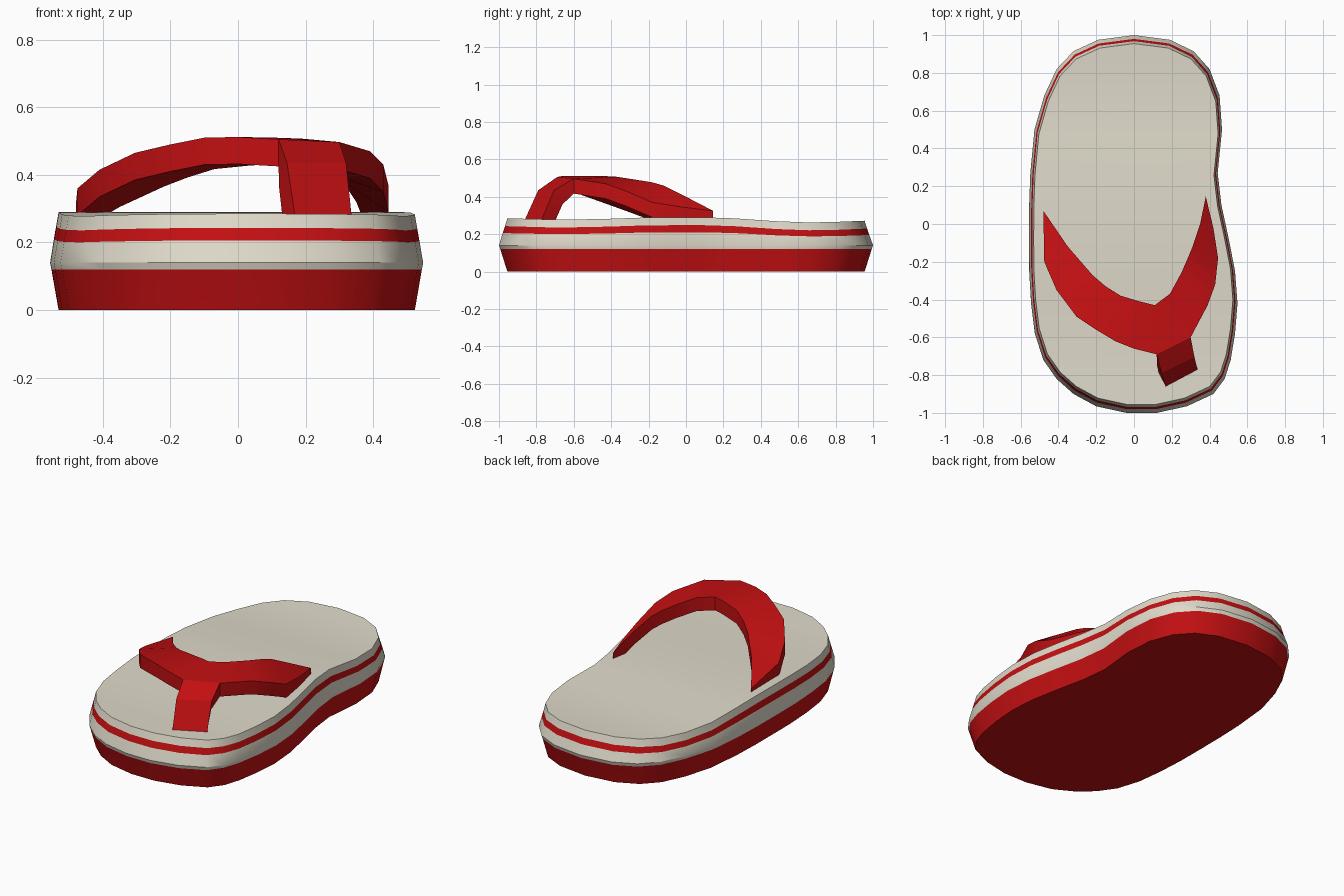
import bpy, bmesh, math
from mathutils import Vector

if "Cube" in bpy.data.objects:
    bpy.data.objects.remove(bpy.data.objects["Cube"])


def material(name, rgb):
    m = bpy.data.materials.new(name)
    m.diffuse_color = (*rgb, 1)
    m.use_nodes = True
    m.node_tree.nodes["Principled BSDF"].inputs["Base Color"].default_value = m.diffuse_color
    return m


RED = material("red rubber", (0.55, 0.005, 0.006))
BEIGE = material("beige foam", (0.74, 0.70, 0.59))


def finish(bm, name, mats, angle):
    bmesh.ops.remove_doubles(bm, verts=bm.verts, dist=0.0005)
    bmesh.ops.recalc_face_normals(bm, faces=bm.faces)
    me = bpy.data.meshes.new(name)
    bm.to_mesh(me)
    bm.free()
    ob = bpy.data.objects.new(name, me)
    bpy.context.collection.objects.link(ob)
    for m in mats:
        me.materials.append(m)
    bpy.ops.object.select_all(action='DESELECT')
    ob.select_set(True)
    bpy.context.view_layer.objects.active = ob
    bpy.ops.object.shade_smooth_by_angle(angle=math.radians(angle))
    return ob


# Sole outline as rows: y, left x, right x
ROWS = [(1.0, 0, 0), (0.975, -0.19, 0.19), (0.915, -0.32, 0.315), (0.82, -0.41, 0.40),
        (0.68, -0.475, 0.453), (0.5, -0.527, 0.466), (0.27, -0.549, 0.443),
        (0.1, -0.555, 0.463), (-0.08, -0.556, 0.502), (-0.25, -0.555, 0.535),
        (-0.42, -0.545, 0.548), (-0.58, -0.525, 0.535), (-0.72, -0.48, 0.512),
        (-0.82, -0.41, 0.48), (-0.90, -0.32, 0.42), (-0.965, -0.2, 0.28),
        (-1.0, -0.04, 0.12)]
# Footbed height along the length: y, z
FOOTBED = [(-1, 0.285), (-0.7, 0.277), (-0.4, 0.283), (-0.2, 0.29), (0.2, 0.29),
           (0.4, 0.275), (0.6, 0.264), (0.75, 0.262), (1, 0.272)]
# Rings up the side: base z, share of footbed wave, scale, colour of band above
RINGS = [(0, 0, 0.955, 0), (0.12, 0, 0.993, 1), (0.14, 0, 1, 1),
         (0.202, 0.8, 0.98, 0), (0.238, 1, 0.968, 1), (0.28, 1, 0.955, 1)]


def footbed(y):
    for (y0, z0), (y1, z1) in zip(FOOTBED, FOOTBED[1:]):
        if y <= y1:
            return z0 + (z1 - z0) * (y - y0) / (y1 - y0)
    return FOOTBED[-1][1]


# Sole: stacked rings with coloured bands, capped by strips across the rows
bm = bmesh.new()
levels = []
for z, wave, s, _ in RINGS:
    levels.append([[bm.verts.new((x * s, y * s, z + wave * (footbed(y) - 0.28)))
                    for x in (xl, xr)] for y, xl, xr in ROWS])
n = len(ROWS)
loop = [(i, 1) for i in range(n)] + [(i, 0) for i in reversed(range(n))]
for k in range(len(RINGS) - 1):
    for (i, a), (j, b) in zip(loop, loop[1:] + loop[:1]):
        f = bm.faces.new((levels[k][i][a], levels[k][j][b],
                          levels[k + 1][j][b], levels[k + 1][i][a]))
        f.material_index = RINGS[k][3]
for lv, mat in ((levels[0], 0), (levels[-1], 1)):
    for r, q in zip(lv, lv[1:]):
        bm.faces.new((r[0], r[1], q[1], q[0])).material_index = mat
finish(bm, "sole", [RED, BEIGE], 30)

# Strap sections from left tip to right tip: front edge xyz, rear edge xyz
STRAP = [(-0.48, 0.07, 0.31, -0.48, 0.07, 0.31),
         (-0.475, -0.2, 0.36, -0.35, -0.12, 0.385),
         (-0.41, -0.35, 0.415, -0.22, -0.27, 0.445),
         (-0.305, -0.49, 0.465, -0.15, -0.33, 0.472),
         (-0.2, -0.56, 0.49, -0.07, -0.38, 0.497),
         (-0.1, -0.62, 0.51, 0.03, -0.41, 0.507),
         (0.0, -0.66, 0.512, 0.07, -0.42, 0.51),
         (0.12, -0.69, 0.505, 0.11, -0.43, 0.51),
         (0.30, -0.6, 0.497, 0.19, -0.37, 0.507),
         (0.39, -0.43, 0.47, 0.25, -0.26, 0.49),
         (0.43, -0.32, 0.43, 0.285, -0.18, 0.477),
         (0.445, -0.18, 0.37, 0.31, -0.12, 0.46),
         (0.42, -0.02, 0.345, 0.35, 0.0, 0.40),
         (0.38, 0.145, 0.325, 0.38, 0.145, 0.325)]
POST = 7  # the segment whose front edge carries the toe post
DROP = Vector((0, 0, -0.08))

# Strap with toe post
bm = bmesh.new()
secs = []
for s in STRAP:
    o, i = Vector(s[:3]), Vector(s[3:])
    secs.append([bm.verts.new(p) for p in (o, i, i + DROP, o + DROP)])
for k, (a, b) in enumerate(zip(secs, secs[1:])):
    for e in range(4):
        if k == POST and e == 3:
            continue
        f = (e + 1) % 4
        bm.faces.new((a[e], a[f], b[f], b[e]))

# Toe post: left front, right front, right back, left back
L, R = secs[POST], secs[POST + 1]
prev = [L[0], R[0], R[3], L[3]]
for ring in (((0.145, -0.79, 0.435), (0.32, -0.705, 0.435), (0.285, -0.66, 0.36), (0.122, -0.75, 0.36)),
             ((0.17, -0.865, 0.27), (0.337, -0.775, 0.27), (0.29, -0.70, 0.27), (0.132, -0.79, 0.27))):
    cur = [bm.verts.new(p) for p in ring]
    for e in range(4):
        f = (e + 1) % 4
        bm.faces.new((prev[e], prev[f], cur[f], cur[e]))
    prev = cur
bm.faces.new(prev)
finish(bm, "strap", [RED], 30)
